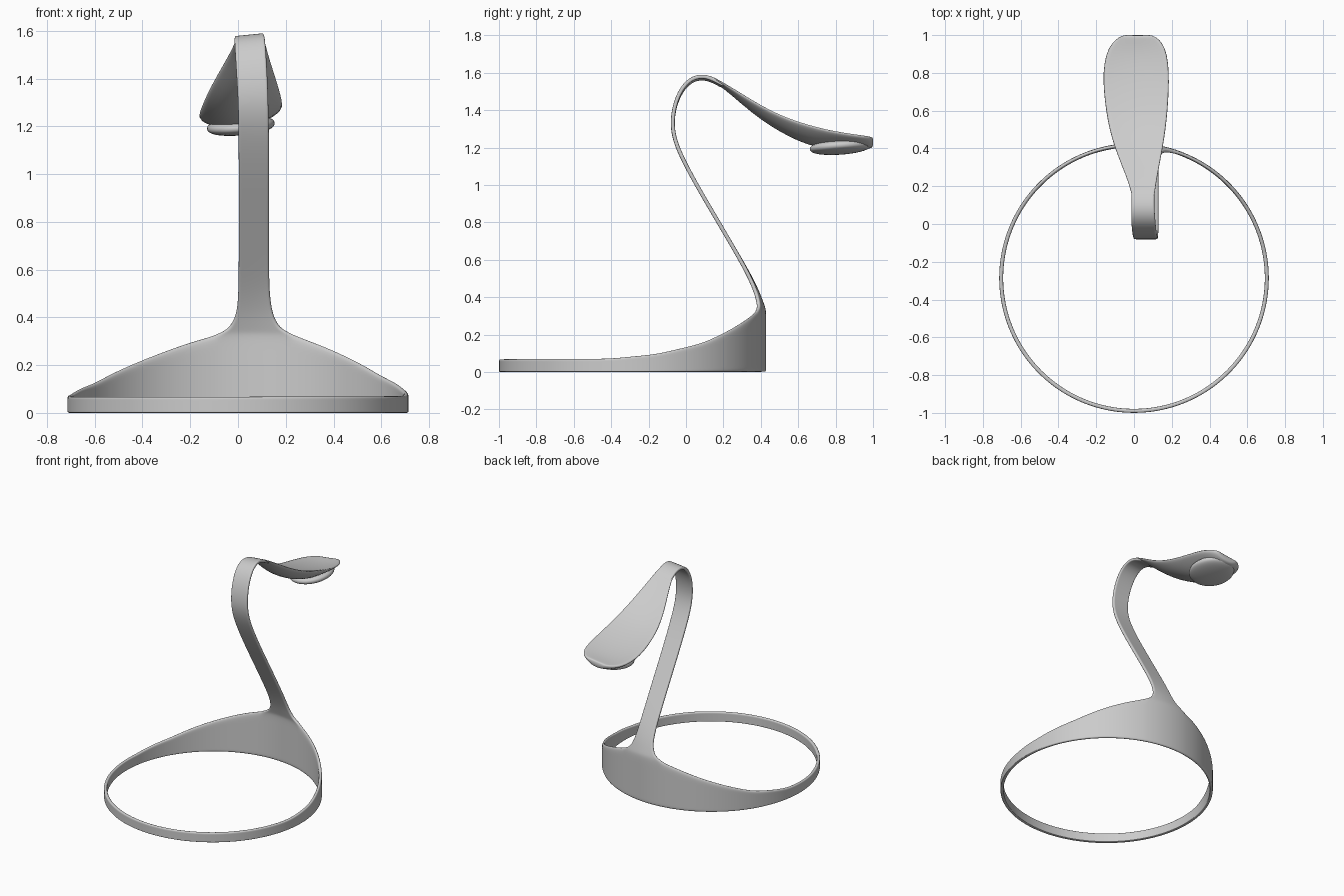
import bpy, bmesh, math
from mathutils import Matrix

if "Cube" in bpy.data.objects:
    bpy.data.objects.remove(bpy.data.objects["Cube"])

R, CY = 0.704, -0.286          # ring mid radius and centre


def finish(name, bm, solid=0.0, levels=2):
    bmesh.ops.remove_doubles(bm, verts=bm.verts, dist=1e-4)
    bmesh.ops.recalc_face_normals(bm, faces=bm.faces)
    me = bpy.data.meshes.new(name)
    bm.to_mesh(me)
    bm.free()
    me.polygons.foreach_set("use_smooth", [True] * len(me.polygons))
    ob = bpy.data.objects.new(name, me)
    bpy.context.collection.objects.link(ob)
    if solid:
        m = ob.modifiers.new("thickness", 'SOLIDIFY')
        m.thickness, m.offset = solid, 0
    if levels:
        m = ob.modifiers.new("smooth", 'SUBSURF')
        m.levels = m.render_levels = levels
    return ob


def grid(bm, rows, closed=False):
    vs = [[bm.verts.new(p) for p in r] for r in rows]
    n = len(rows[0])
    for a, b in zip(vs, vs[1:]):
        for i in range(n if closed else n - 1):
            j = (i + 1) % n
            bm.faces.new((a[i], a[j], b[j], b[i]))
    return vs


def lerp_table(t, table):
    for (a, va), (b, vb) in zip(table, table[1:]):
        if t <= b:
            return va + (vb - va) * max(0, t - a) / (b - a)
    return table[-1][1]


def arc_y(x):
    return CY + math.sqrt(R * R - x * x)


# Rim height by angle from the back, for the left and right halves
LEFT = [(8, .325), (16.5, .297), (35, .22), (58, .125), (80, .078), (100, .068), (180, .068)]
RIGHT = [(20, .325), (35, .26), (58, .155), (80, .095), (100, .071), (180, .068)]
FR = [0, .08, .3, .55, .8, 1]
XL, XR, N = -0.10, 0.24, 10
aL, aR = math.asin(XL / R), math.asin(XR / R)

bm = bmesh.new()
# Ring band around everything except the patch below the stem
M = 64
angs = [aR + (2 * math.pi + aL - aR) * i / M for i in range(M + 1)]


def rim(a):
    d = math.degrees(a)
    return lerp_table(d, RIGHT) if d <= 180 else lerp_table(360 - d, LEFT)


heights = [rim(a) for a in angs]
heights[0] = heights[-1] = 0.325
grid(bm, [[(R * math.sin(a), CY + R * math.cos(a), h * f) for a, h in zip(angs, heights)] for f in FR])

# Back patch flowing into the stem ribbon: (y, z, left x, right x)
rows = []
for f in FR:
    rows.append([(R * math.sin(a), CY + R * math.cos(a), .325 * f)
                 for a in [aL + (aR - aL) * i / N for i in range(N + 1)]])
STEM = [(.413, .345, -.050, .190), (.402, .375, -.024, .162), (.385, .42, -.006, .144),
        (.357, .48, .000, .135), (.320, .55, .002, .131), (.250, .67, .003, .130),
        (.150, .84, .003, .130), (.050, 1.01, .003, .130), (-.032, 1.165, .002, .130),
        (-.066, 1.26, .001, .128), (-.074, 1.34, -.002, .126), (-.060, 1.43, -.007, .122),
        (-.025, 1.51, -.012, .117), (.025, 1.563, -.015, .113), (.085, 1.579, -.014, .108),
        (.145, 1.563, -.012, .108), (.21, 1.523, -.02, .112)]
for y, z, l, r in STEM:
    b = max(0, min(1, (.6 - z) / .25))
    roll = .1 * max(0, min(1, (z - 1.2) / .3))
    row = []
    for i in range(N + 1):
        x = l + (r - l) * i / N
        row.append((x, y + b * (arc_y(x) - arc_y(.0)), z + roll * (x - (l + r) / 2)))
    rows.append(row)
grid(bm, rows)
finish("base_and_stem", bm, solid=.021, levels=2)

# Spoon-shaped lamp head: (y, left x, right x, top z, depth)
HEAD = [(.14, -.012, .108, 1.572, .016), (.2, -.022, .115, 1.541, .022), (.3, -.062, .133, 1.476, .045),
        (.4, -.102, .153, 1.412, .062), (.5, -.132, .169, 1.359, .072), (.6, -.150, .180, 1.320, .085),
        (.7, -.162, .186, 1.290, .088), (.8, -.166, .188, 1.267, .075), (.9, -.152, .178, 1.254, .064),
        (.96, -.118, .152, 1.248, .056), (.99, -.080, .118, 1.246, .048), (1.0, -.050, .090, 1.244, .040)]
K = 12
rows = []
for y, l, r, z, d in HEAD:
    c, w = (l + r) / 2, (r - l) / 2
    edge = min(.016, d * .5)
    sag = .012 * min(1, max(0, (y - .2) / .3)) * min(1, (1.0 - y) / .1)
    us = [-1 + 2 * i / K for i in range(K + 1)]
    zc = lambda u: z + .125 * u * w
    top = [(c + u * w, y, zc(u) - sag * (1 - u * u)) for u in us]
    bot = [(c + u * w * .985, y, zc(u) - edge - (d - edge) * (1 - abs(u) ** 2.2)) for u in reversed(us)]
    rows.append(top + bot)
bm = bmesh.new()
vs = grid(bm, rows, closed=True)
for end in (vs[0], vs[-1]):
    n = len(end)
    for i in range(K):
        bm.faces.new((end[i], end[i + 1], end[n - 2 - i], end[n - 1 - i]))
finish("lamp_head", bm, levels=1)

# Oval diffuser bulging under the head
bm = bmesh.new()
bmesh.ops.create_uvsphere(bm, u_segments=40, v_segments=20, radius=1)
for v in bm.verts:
    v.co.z = math.copysign(abs(v.co.z) ** .8, v.co.z)
bmesh.ops.transform(bm, verts=bm.verts, matrix=Matrix.Translation((.012, .825, 1.202))
                    @ Matrix.Rotation(math.radians(4), 4, 'X')
                    @ Matrix.Rotation(math.radians(-5), 4, 'Y')
                    @ Matrix.Diagonal((.142, .163, .038, 1)))
finish("diffuser", bm, levels=0)
